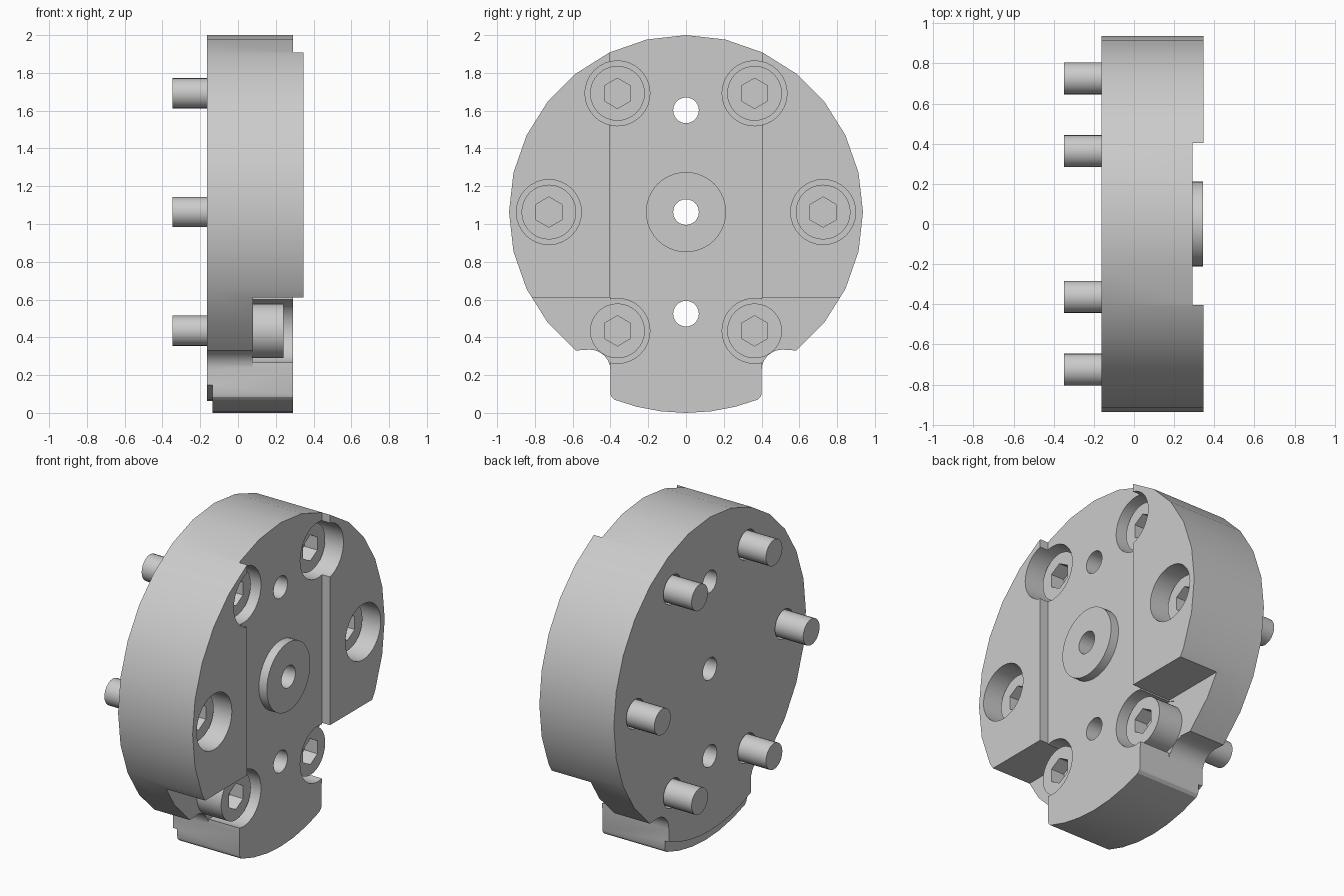
import bpy, bmesh
from math import sin, cos, pi, sqrt, radians

if "Cube" in bpy.data.objects:
    bpy.data.objects.remove(bpy.data.objects["Cube"])

CZ = 1.063            # height of the disc axis
R = 0.937             # disc radius
TONGUE_R = 1.063      # radius of the bottom tongue end
BACK, FACE, PAD, FLOOR = -0.163, 0.291, 0.346, 0.08


def circle(y, z, r, n=32):
    return [(y + r * sin(2 * pi * k / n), z + r * cos(2 * pi * k / n)) for k in range(n)]


def rect(y0, y1, z0, z1):
    return [(y0, z0), (y1, z0), (y1, z1), (y0, z1)]


def prism(name, profile, x0, x1):
    """Extrude a (y, z) profile along x."""
    bm = bmesh.new()
    face = bm.faces.new([bm.verts.new((x0, y, z)) for y, z in profile])
    ext = bmesh.ops.extrude_face_region(bm, geom=[face])
    top = [v for v in ext["geom"] if isinstance(v, bmesh.types.BMVert)]
    bmesh.ops.translate(bm, vec=(x1 - x0, 0, 0), verts=top)
    bmesh.ops.recalc_face_normals(bm, faces=bm.faces)
    me = bpy.data.meshes.new(name)
    bm.to_mesh(me)
    bm.free()
    ob = bpy.data.objects.new(name, me)
    bpy.context.collection.objects.link(ob)
    return ob


def combine(target, tool, op="DIFFERENCE"):
    mod = target.modifiers.new("bool", "BOOLEAN")
    mod.operation, mod.object, mod.solver = op, tool, "EXACT"
    bpy.context.view_layer.objects.active = target
    bpy.ops.object.modifier_apply(modifier=mod.name)
    bpy.data.objects.remove(tool)


def smooth(ob):
    bpy.ops.object.select_all(action="DESELECT")
    ob.select_set(True)
    bpy.context.view_layer.objects.active = ob
    bpy.ops.object.shade_smooth_by_angle(angle=radians(25))


# disc outline: faceted rim, concave fillet, bottom tongue (half, then mirrored)
half = [(R * sin(2 * pi * k / 28), CZ + R * cos(2 * pi * k / 28)) for k in range(12)]
half += [(0.51 - 0.11 * sin(t * pi / 12), 0.225 + 0.11 * cos(t * pi / 12)) for t in range(7)]
half += [(0.40, 0.10), (0.395, 0.085)]
half += [(y, CZ - sqrt(TONGUE_R ** 2 - y * y)) for y in (0.38, 0.26, 0.13, 0.0)]
outline = half + [(-y, z) for y, z in reversed(half[1:-1])]
body = prism("disc_body", outline, BACK, PAD)

# lower flanks stepped back beside the tongue
for s in (-1, 1):
    ys = sorted((s * 0.402, s * 1.2))
    combine(body, prism("flank_cut", rect(*ys, -0.1, 0.61), FLOOR, 0.6))

# wide vertical slot between the two raised pads
combine(body, prism("slot_cut", rect(-0.404, 0.404, -0.2, 2.2), FACE, 0.6))

# step at the back of the tongue end
lip = [(y / 10, CZ - sqrt(1 - (y / 10) ** 2)) for y in range(-5, 6)] + [(0.5, -0.1), (-0.5, -0.1)]
combine(body, prism("lip_cut", lip, -0.3, -0.135))

# centre boss and the three through holes
combine(body, prism("boss", circle(0, CZ, 0.212, 40), 0.25, PAD - 0.001), "UNION")
for z in (0.525, CZ, 1.602):
    combine(body, prism("hole_cut", circle(0, z, 0.068, 24), -0.5, 0.6))

# bolt positions on a circle, with counterbores and clearance holes
spots = [(0.726 * cos(k * pi / 3), CZ + 0.726 * sin(k * pi / 3)) for k in range(6)]
for y, z in spots:
    combine(body, prism("bore_cut", circle(y, z, 0.172), FLOOR - 0.004, 0.6))
    combine(body, prism("clearance_cut", circle(y, z, 0.09, 24), -0.5, 0.15))
smooth(body)

# socket head bolt, copied to all six positions
bolt = prism("bolt_1", circle(0, 0, 0.145), FLOOR - 0.004, 0.24)
combine(bolt, prism("shank", circle(0, 0, 0.08, 24), -0.348, 0.12), "UNION")
combine(bolt, prism("socket_cut", circle(0, 0, 0.08, 6), 0.15, 0.4))
smooth(bolt)
bolt.location = (0, *spots[0])
for i, (y, z) in enumerate(spots[1:], 2):
    ob = bolt.copy()
    ob.name = f"bolt_{i}"
    ob.location = (0, y, z)
    bpy.context.collection.objects.link(ob)
